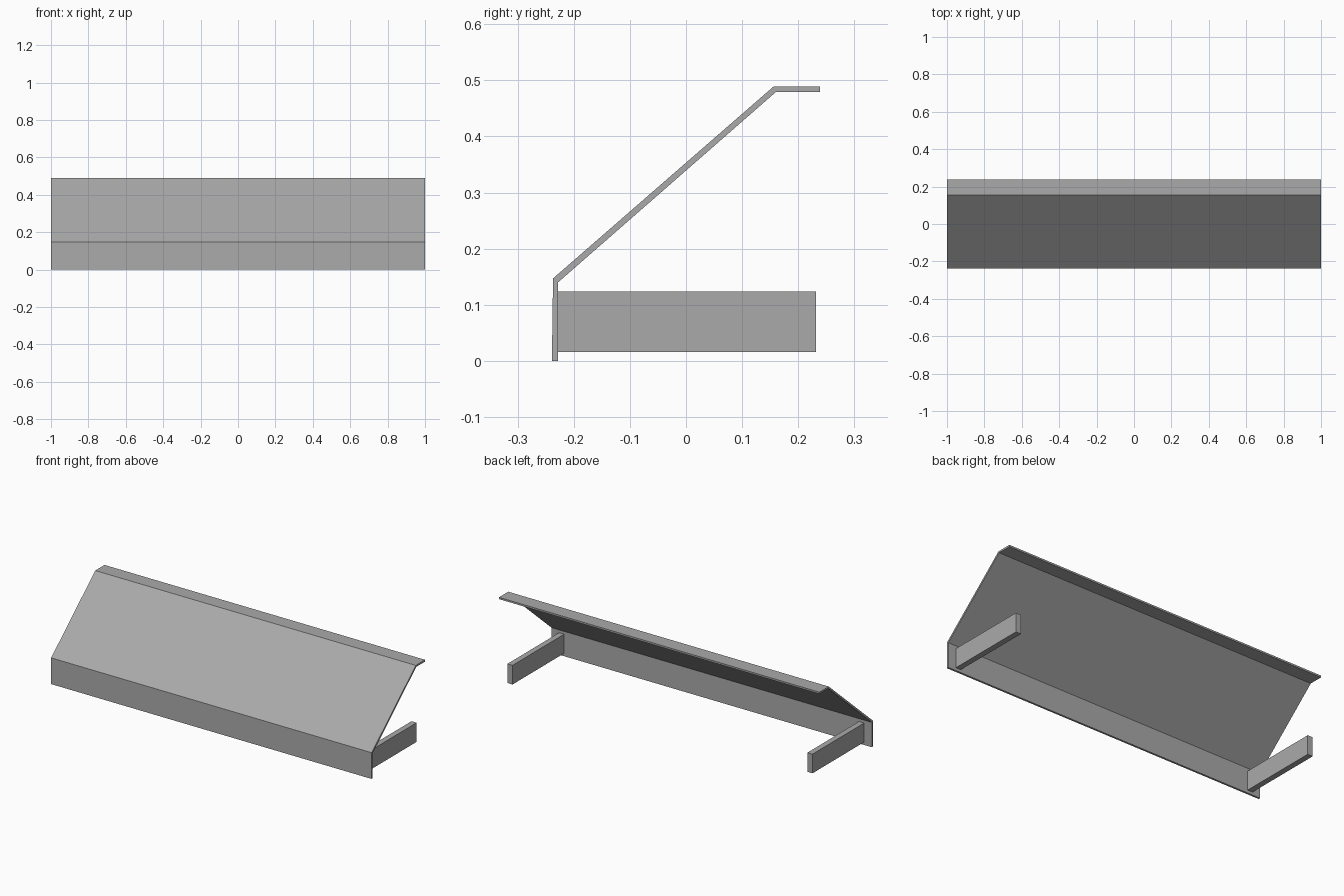
import bpy
import bmesh

cube = bpy.data.objects.get("Cube")
if cube:
    bpy.data.objects.remove(cube, do_unlink=True)

# Single plain grey
GREY = (0.4, 0.4, 0.4, 1.0)
grey = bpy.data.materials.new("plain_grey")
grey.use_nodes = True
grey.diffuse_color = GREY
grey.node_tree.nodes["Principled BSDF"].inputs["Base Color"].default_value = GREY


def extrude_profile(name, profile, x0, x1):
    """Extrude a closed (y, z) outline along x from x0 to x1."""
    bm = bmesh.new()
    face = bm.faces.new([bm.verts.new((x0, y, z)) for y, z in profile])
    result = bmesh.ops.extrude_face_region(bm, geom=[face])
    moved = [v for v in result["geom"] if isinstance(v, bmesh.types.BMVert)]
    bmesh.ops.translate(bm, verts=moved, vec=(x1 - x0, 0, 0))
    bmesh.ops.recalc_face_normals(bm, faces=bm.faces)
    mesh = bpy.data.meshes.new(name)
    bm.to_mesh(mesh)
    bm.free()
    mesh.materials.append(grey)
    obj = bpy.data.objects.new(name, mesh)
    bpy.context.collection.objects.link(obj)
    return obj


# Folded sheet: upright front lip, sloping panel, flat top flange
sheet = [(-0.239, 0), (-0.237, 0.147), (0.156, 0.489), (0.239, 0.489),
         (0.239, 0.479), (0.160, 0.479), (-0.228, 0.140), (-0.228, 0)]
extrude_profile("folded_panel", sheet, -1, 1)

# Mounting arms reaching back from the lip at each end
arm = [(-0.228, 0.016), (0.232, 0.016), (0.232, 0.124), (-0.228, 0.124)]
for side, x in (("left", 0.936), ("right", -0.936)):
    extrude_profile(side + "_arm", arm, x - 0.016, x + 0.016)
